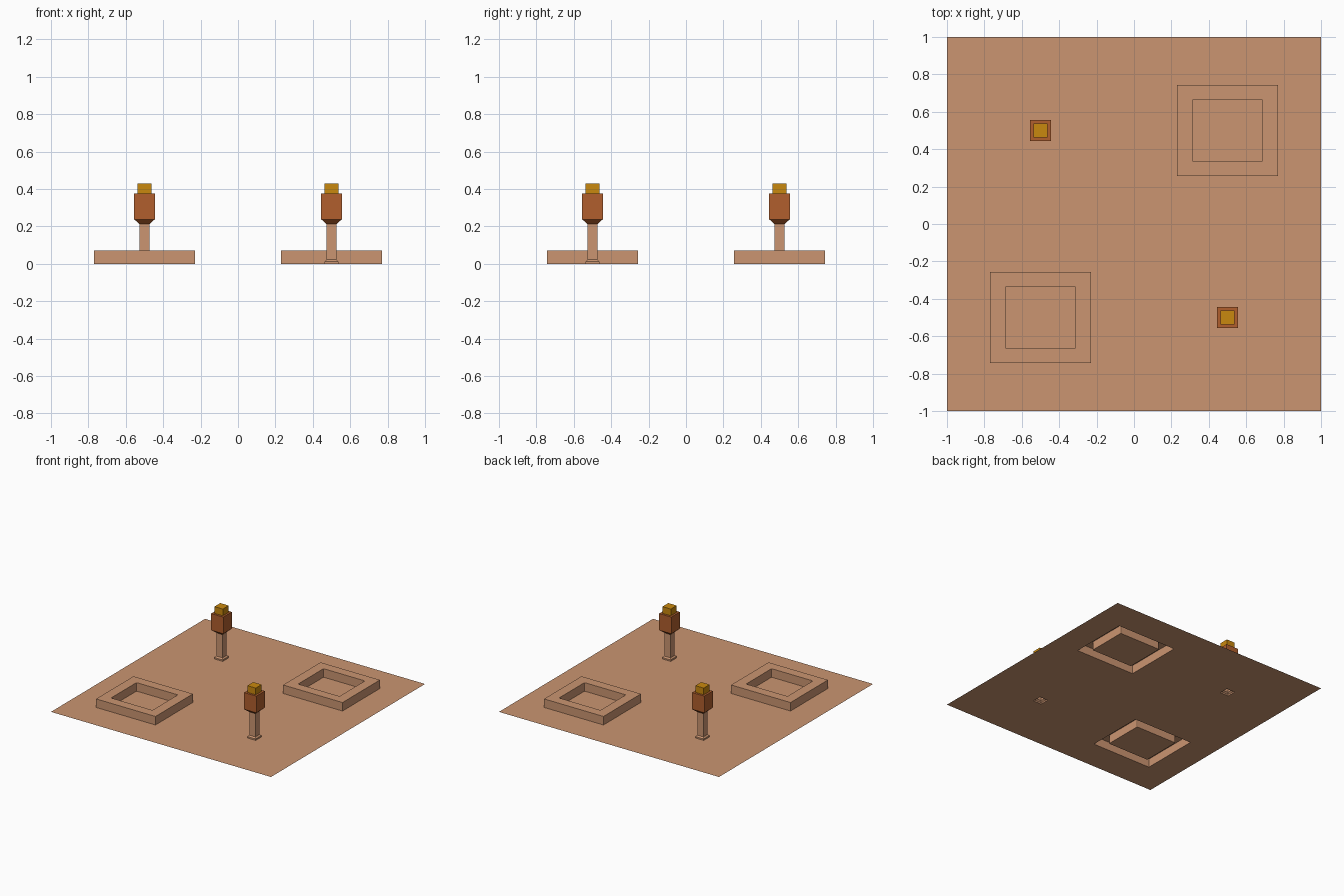
import bpy, bmesh, math

if "Cube" in bpy.data.objects:
    bpy.data.objects.remove(bpy.data.objects["Cube"])


def material(name, rgb):
    m = bpy.data.materials.new(name)
    lin = [((c / 255 + 0.055) / 1.055) ** 2.4 for c in rgb]
    m.diffuse_color = (*lin, 1)
    m.use_nodes = True
    m.node_tree.nodes["Principled BSDF"].inputs["Base Color"].default_value = m.diffuse_color
    return m


TAN = material("tan clay", (203, 149, 113))
RUST = material("rust brown", (177, 95, 45))
GOLD = material("gold", (201, 136, 14))


def finish(bm, name, mat):
    bmesh.ops.remove_doubles(bm, verts=bm.verts, dist=1e-5)
    me = bpy.data.meshes.new(name)
    bm.to_mesh(me)
    bm.free()
    me.materials.append(mat)
    ob = bpy.data.objects.new(name, me)
    bpy.context.collection.objects.link(ob)
    return ob


def loop_points(hx, hy, z, r):
    """Rectangle outline with rounded corners (radius r), counter-clockwise."""
    pts = []
    for k, (sx, sy) in enumerate([(1, 1), (-1, 1), (-1, -1), (1, -1)]):
        for s in (0, 45, 90):
            a = math.radians(k * 90 + s)
            pts.append((sx * (hx - r) + r * math.cos(a),
                        sy * (hy - r) + r * math.sin(a), z))
    return pts


def shell(name, cx, cy, loops, mat, cap=True):
    """Open-bottomed shell through a stack of (half x, half y, z, radius)."""
    bm = bmesh.new()
    rings = [[bm.verts.new((cx + x, cy + y, z)) for x, y, z in loop_points(*l)]
             for l in loops]
    n = len(rings[0])
    for a, b in zip(rings, rings[1:]):
        for i in range(n):
            j = (i + 1) % n
            bm.faces.new((a[i], a[j], b[j], b[i]))
    if cap:
        bm.faces.new(rings[-1])
    return finish(bm, name, mat)


# placement: frames on one diagonal, posts on the other
FRAMES = [(-0.5, -0.5), (0.5, 0.5)]
POSTS = [(-0.5, 0.5), (0.5, -0.5)]
FX, FY, FB = 0.27, 0.243, 0.038

# ground sheet, open beneath each raised part
holes = [(x, y, FX, FY) for x, y in FRAMES] + [(x, y, FB, FB) for x, y in POSTS]
xs = sorted({-1, 1} | {round(x + s * h, 4) for x, y, h, k in holes for s in (-1, 1)})
ys = sorted({-1, 1} | {round(y + s * k, 4) for x, y, h, k in holes for s in (-1, 1)})
bm = bmesh.new()
for x0, x1 in zip(xs, xs[1:]):
    for y0, y1 in zip(ys, ys[1:]):
        mx, my = (x0 + x1) / 2, (y0 + y1) / 2
        if any(abs(mx - x) < h and abs(my - y) < k for x, y, h, k in holes):
            continue
        bm.faces.new([bm.verts.new(p) for p in
                      ((x0, y0, 0), (x1, y0, 0), (x1, y1, 0), (x0, y1, 0))])
finish(bm, "ground_sheet", TAN)

# raised hollow frames with a floor at ground level
for i, (x, y) in enumerate(FRAMES):
    shell(f"raised_frame_{i + 1}", x, y,
          [(FX, FY, 0, 0), (FX, FY, 0.07, 0),
           (0.188, 0.165, 0.07, 0.008), (0.188, 0.165, 0, 0.008)], TAN)

# lamp posts: flared foot and shaft, rust head, gold cap
for i, (x, y) in enumerate(POSTS):
    def part(name, prof, mat, cap=True):
        shell(f"{name}_{i + 1}", x, y, [(h, h, z, 0) for h, z in prof], mat, cap)
    part("post_shaft", [(FB, 0), (FB, 0.012), (0.027, 0.022), (0.027, 0.213)], TAN, False)
    part("post_head", [(0.027, 0.213), (0.055, 0.238), (0.055, 0.375), (0.038, 0.375)], RUST, False)
    part("post_cap", [(0.038, 0.375), (0.038, 0.43)], GOLD)
